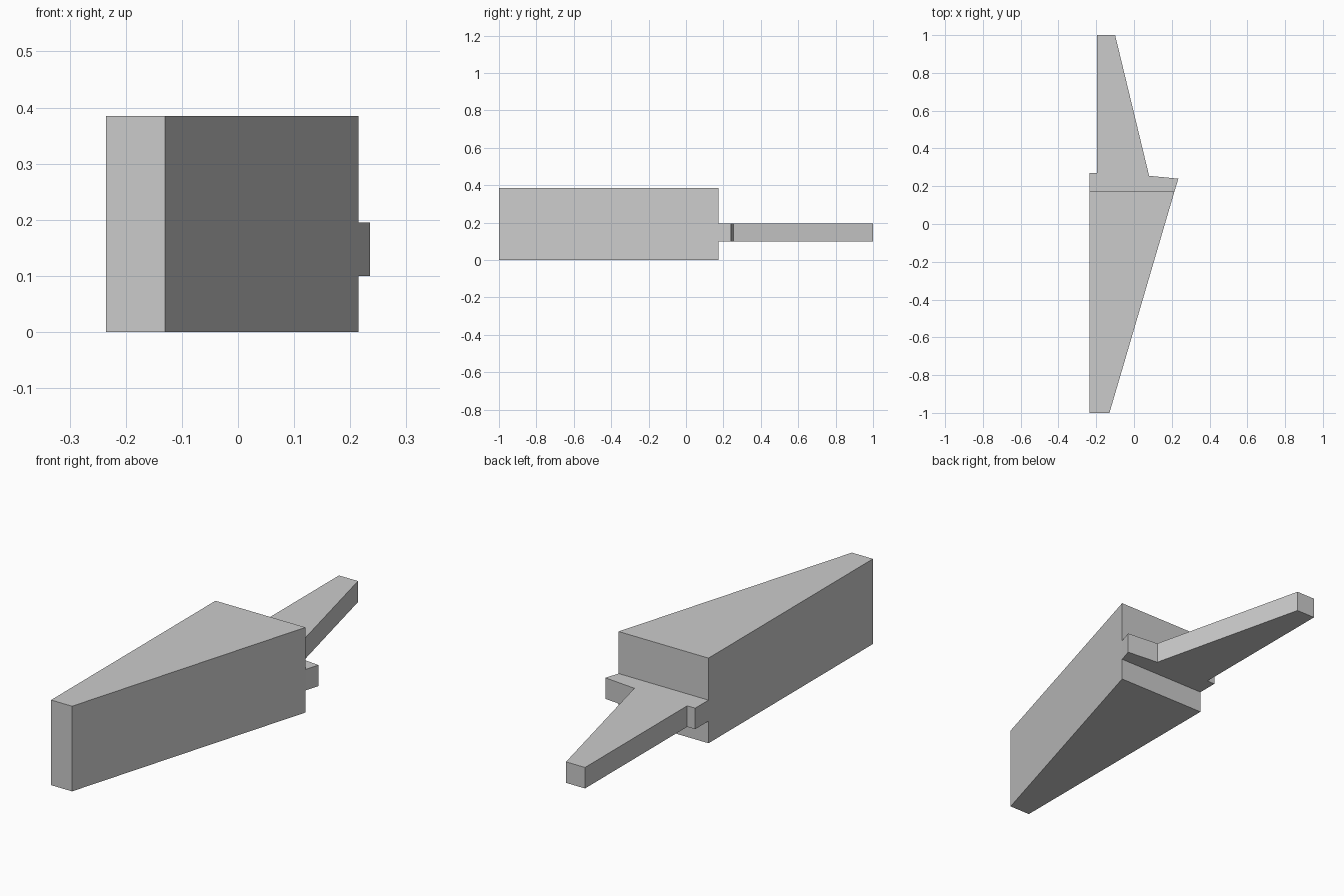
import bpy
import bmesh

cube = bpy.data.objects.get("Cube")
if cube:
    bpy.data.objects.remove(cube, do_unlink=True)

# Plain grey material
GREY = (0.6, 0.6, 0.6, 1.0)
grey = bpy.data.materials.new("grey")
grey.use_nodes = True
grey.diffuse_color = GREY
grey.node_tree.nodes["Principled BSDF"].inputs["Base Color"].default_value = GREY


def extrude_outline(name, outline, bottom, top):
    """Extrude a plan outline upward into a flat-sided solid."""
    bm = bmesh.new()
    base = bm.faces.new([bm.verts.new((x, y, bottom)) for x, y in outline])
    result = bmesh.ops.extrude_face_region(bm, geom=[base], use_keep_orig=True)
    raised = [v for v in result["geom"] if isinstance(v, bmesh.types.BMVert)]
    bmesh.ops.translate(bm, verts=raised, vec=(0, 0, top - bottom))
    bmesh.ops.recalc_face_normals(bm, faces=bm.faces)
    mesh = bpy.data.meshes.new(name)
    bm.to_mesh(mesh)
    bm.free()
    mesh.materials.append(grey)
    obj = bpy.data.objects.new(name, mesh)
    bpy.context.collection.objects.link(obj)
    return obj


left, shoulder, rear = -0.235, 0.215, 0.175

# Tall tapered body
extrude_outline("tapered_body", [
    (left, -1), (-0.13, -1), (shoulder, rear), (left, rear)], 0, 0.385)

# Thin tail with its stepped collar, behind the body
extrude_outline("tail_and_collar", [
    (left, rear), (shoulder, rear), (0.235, 0.24), (0.08, 0.255),
    (-0.10, 1), (-0.195, 1), (-0.195, 0.27), (left, 0.27)], 0.10, 0.195)
